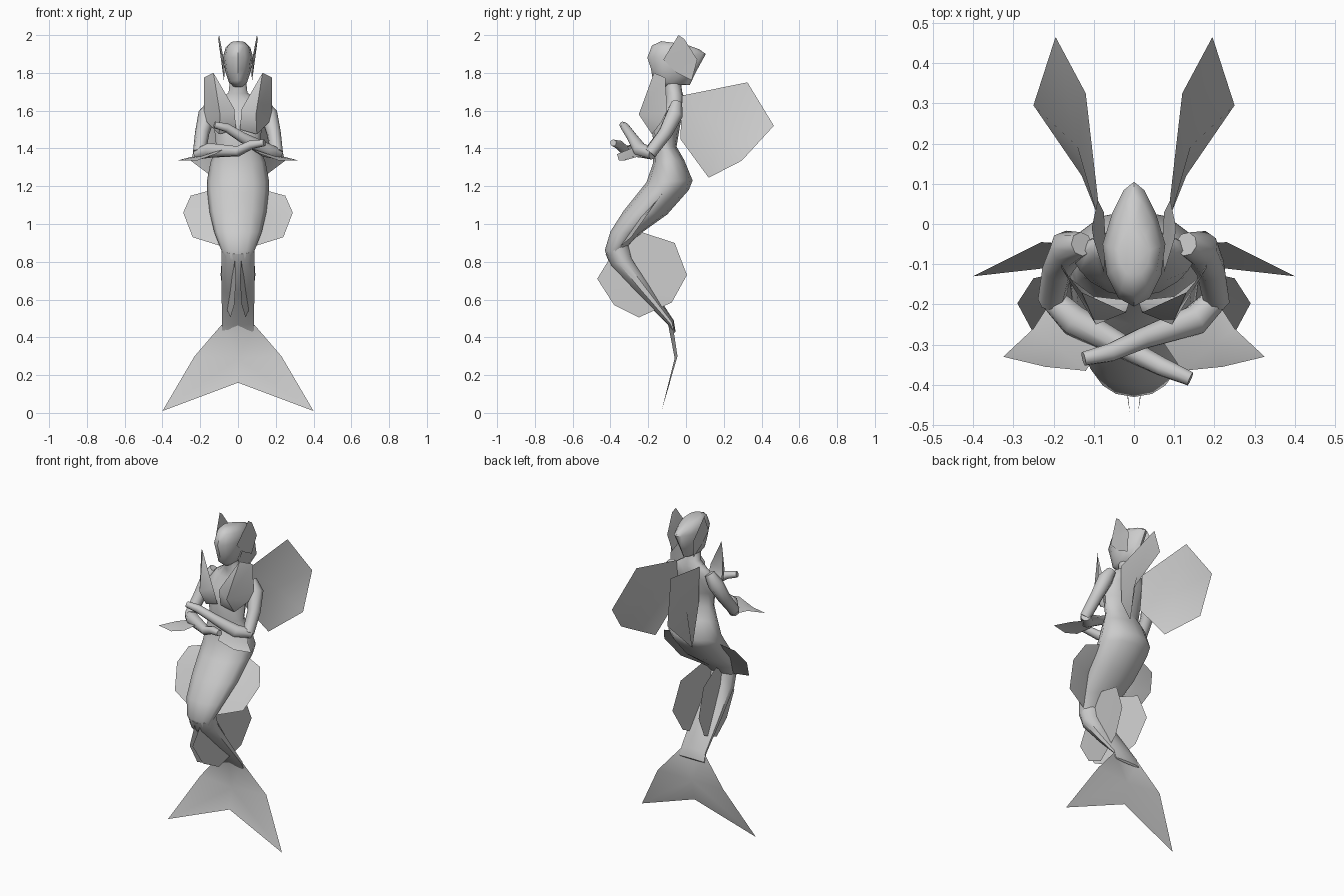
import bpy, bmesh, math
from mathutils import Vector

if "Cube" in bpy.data.objects:
    bpy.data.objects.remove(bpy.data.objects["Cube"])

grey = bpy.data.materials.new("plain_grey")
grey.diffuse_color = (0.6, 0.6, 0.6, 1)
grey.use_nodes = True
grey.node_tree.nodes["Principled BSDF"].inputs["Base Color"].default_value = grey.diffuse_color


def finish(name, bm, smooth=True):
    bmesh.ops.recalc_face_normals(bm, faces=bm.faces)
    me = bpy.data.meshes.new(name)
    bm.to_mesh(me)
    bm.free()
    me.materials.append(grey)
    ob = bpy.data.objects.new(name, me)
    bpy.context.collection.objects.link(ob)
    if smooth:
        bpy.ops.object.select_all(action='DESELECT')
        ob.select_set(True)
        bpy.context.view_layer.objects.active = ob
        bpy.ops.object.shade_smooth_by_angle(angle=math.radians(50))
    return ob


def skin(name, rings):
    """Bridge equal-length rings of points and cap both ends."""
    bm = bmesh.new()
    vs = [[bm.verts.new(p) for p in r] for r in rings]
    n = len(vs[0])
    for a, b in zip(vs, vs[1:]):
        for i in range(n):
            j = (i + 1) % n
            bm.faces.new((a[i], a[j], b[j], b[i]))
    bm.faces.new(vs[0])
    bm.faces.new(vs[-1])
    return finish(name, bm)


def loft(name, sections, n=12, taper=0.0):
    """Sections: front (y, z), back (y, z), half width."""
    rings = []
    for fy, fz, by, bz, rx in sections:
        ring = []
        for i in range(n):
            t = math.tau * i / n
            v = -math.cos(t)
            k = (v + 1) / 2
            ring.append((rx * math.sin(t) * (1 - taper * max(0, v)),
                         fy + (by - fy) * k, fz + (bz - fz) * k))
        rings.append(ring)
    return skin(name, rings)


def tube(name, path, radii, n=8):
    pts = [Vector(p) for p in path]
    rings = []
    for i, p in enumerate(pts):
        d = (pts[min(i + 1, len(pts) - 1)] - pts[max(i - 1, 0)]).normalized()
        u = d.cross(Vector((0.1, 1, 0.2))).normalized()
        w = d.cross(u)
        rings.append([p + radii[i] * (u * math.cos(math.tau * k / n) + w * math.sin(math.tau * k / n))
                      for k in range(n)])
    return skin(name, rings)


def fan_pair(name, outline, centre=None):
    """Thin fin on each side; the optional centre point makes it bulge."""
    for side, s in (("right", 1), ("left", -1)):
        bm = bmesh.new()
        vs = [bm.verts.new((s * x, y, z)) for x, y, z in outline]
        c = Vector(centre) if centre else sum((Vector(p) for p in outline), Vector()) / len(outline)
        cv = bm.verts.new((s * c.x, c.y, c.z))
        for i in range(len(vs)):
            bm.faces.new((cv, vs[i], vs[(i + 1) % len(vs)]))
        finish(f"{name}_{side}", bm)


# Neck, torso and thigh section down to the knee bend
loft("body", [
    (-.12, 1.76, -.03, 1.77, .042), (-.11, 1.69, -.02, 1.70, .05),
    (-.11, 1.64, -.01, 1.67, .11), (-.15, 1.58, -.015, 1.60, .155),
    (-.18, 1.50, -.035, 1.50, .125), (-.17, 1.40, -.05, 1.41, .115),
    (-.175, 1.32, -.01, 1.34, .145), (-.21, 1.22, .035, 1.23, .165),
    (-.25, 1.17, .015, 1.18, .163), (-.33, 1.07, -.10, 1.05, .15),
    (-.40, .96, -.24, .95, .125), (-.43, .86, -.315, .87, .09), (-.41, .81, -.33, .85, .075)])

# Lower tail
loft("lower_tail", [
    (-.425, .84, -.30, .90, .09), (-.40, .78, -.28, .82, .092), (-.26, .63, -.19, .68, .092),
    (-.095, .465, -.065, .49, .088), (-.065, .42, -.055, .43, .09)], n=10)

# Tail fluke, two thin mirrored halves meeting on the centre line
bm = bmesh.new()
mid = [bm.verts.new(p) for p in ((0, -.095, .47), (0, -.06, .29), (0, -.085, .16))]
for s in (1, -1):
    a, b, c = [bm.verts.new((s * x, y, z)) for x, y, z in
               ((.088, -.07, .465), (.23, -.045, .30), (.40, -.13, .01))]
    bm.faces.new((mid[0], a, mid[1]))
    bm.faces.new((mid[1], a, b))
    bm.faces.new((mid[1], b, c, mid[2]))
finish("tail_fluke", bm)

# Head with a pointed back
loft("head", [
    (-.13, 1.725, -.03, 1.74, .03), (-.175, 1.76, .02, 1.735, .048),
    (-.185, 1.82, .05, 1.80, .068), (-.205, 1.88, .105, 1.90, .078),
    (-.18, 1.945, .07, 1.925, .065), (-.13, 1.968, .0, 1.95, .04)], taper=0.4)

# Ear fins
fan_pair("ear_fin", [(.075, -.12, 1.87), (.10, -.04, 2.0), (.105, -.01, 1.98),
                     (.09, .06, 1.87), (.075, .03, 1.76), (.07, -.05, 1.80)])

# Chest shells with tall collar points
fan_pair("chest_shell", [(.18, -.11, 1.775), (.13, -.17, 1.80), (.02, -.22, 1.61),
                         (.01, -.19, 1.50), (.10, -.18, 1.475), (.165, -.13, 1.54),
                         (.18, -.10, 1.60)], (.095, -.25, 1.58))

# Back fins
fan_pair("back_fin", [(.08, -.02, 1.68), (.12, .325, 1.75), (.195, .465, 1.52),
                      (.25, .295, 1.335), (.13, .12, 1.245), (.07, -.03, 1.45)])

# Hip fins
fan_pair("hip_fin", [(.14, -.11, 1.18), (.25, -.135, 1.15), (.29, -.197, 1.06),
                     (.24, -.29, .93), (.08, -.35, .88), (.10, -.25, 1.04)])

# Calf fins, spreading toward the back
fan_pair("calf_fin", [(.01, -.47, .71), (.02, -.38, .57), (.04, -.25, .505), (.075, -.075, .585),
                      (.092, .005, .73), (.08, -.06, .90), (.05, -.23, .955), (.02, -.39, .84)])

# Folded arms: upper arms mirrored, forearms crossing
for side, s, hand in (("right", 1, [(.02, -.285, 1.46), (-.06, -.32, 1.51), (-.125, -.335, 1.525)]),
                      ("left", -1, [(0, -.32, 1.385), (.07, -.355, 1.42), (.14, -.385, 1.43)])):
    tube(f"upper_arm_{side}", [(s * .13, -.05, 1.64), (s * .165, -.06, 1.58), (s * .19, -.11, 1.48),
                               (s * .205, -.19, 1.375)], [.03, .046, .038, .034])
    tube(f"forearm_{side}", [(s * .215, -.175, 1.37), (s * .15, -.24, 1.39)] + hand,
         [.03, .04, .028, .024, .018])

# Elbow fins
fan_pair("elbow_fin", [(.205, -.19, 1.35), (.25, -.26, 1.355), (.325, -.33, 1.335),
                       (.22, -.355, 1.335), (.12, -.365, 1.37), (.07, -.29, 1.40)])
